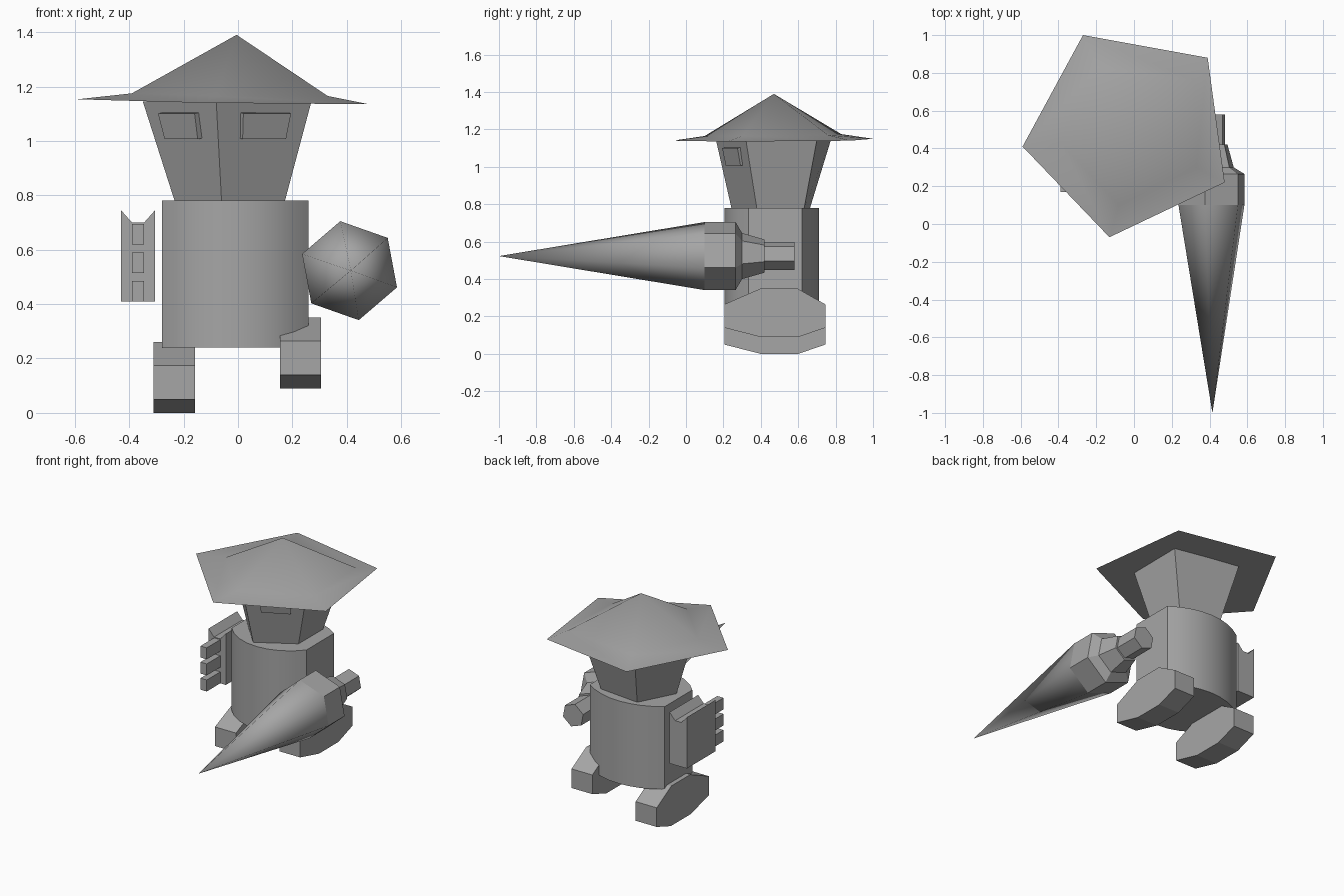
import bpy, bmesh, math
from mathutils import Vector

cube = bpy.data.objects.get("Cube")
if cube:
    bpy.data.objects.remove(cube, do_unlink=True)

# Single grey paint
grey = bpy.data.materials.new("plain grey")
grey.use_nodes = True
COLOUR = (0.38, 0.38, 0.38, 1)
grey.diffuse_color = COLOUR
grey.node_tree.nodes["Principled BSDF"].inputs["Base Color"].default_value = COLOUR


def loft(name, rings, smooth=None):
    """Skin a list of point rings; a ring of one point makes a tip."""
    bm = bmesh.new()
    vs = [[bm.verts.new(p) for p in ring] for ring in rings]
    for a, b in zip(vs, vs[1:]):
        n = max(len(a), len(b))
        for i in range(n):
            j = (i + 1) % n
            if len(a) == 1:
                bm.faces.new((a[0], b[j], b[i]))
            elif len(b) == 1:
                bm.faces.new((a[i], a[j], b[0]))
            else:
                bm.faces.new((a[i], a[j], b[j], b[i]))
    for end in (vs[0], vs[-1]):
        if len(end) > 2:
            bm.faces.new(end)
    bmesh.ops.recalc_face_normals(bm, faces=bm.faces)
    me = bpy.data.meshes.new(name)
    bm.to_mesh(me)
    bm.free()
    ob = bpy.data.objects.new(name, me)
    bpy.context.collection.objects.link(ob)
    me.materials.append(grey)
    if smooth:
        bpy.ops.object.select_all(action='DESELECT')
        ob.select_set(True)
        bpy.context.view_layer.objects.active = ob
        bpy.ops.object.shade_smooth_by_angle(angle=math.radians(smooth))
    return ob


def at_z(points, z):
    return [(x, y, z) for x, y in points]


def prism_x(name, profile, x0, x1):
    return loft(name, [[(x, y, z) for y, z in profile] for x in (x0, x1)])


def prism_y(name, profile, y0, y1):
    return loft(name, [[(x, y, z) for x, z in profile] for y in (y0, y1)])


# Torso: flat sides with bowed front and back
def bow(x0, x1, y, sag, n=8):
    r = (0.27 ** 2 + sag ** 2) / (2 * abs(sag))
    s = math.copysign(1, sag)
    half = math.asin(0.27 / r)
    pts = []
    for i in range(n + 1):
        a = -half + 2 * half * i / n
        if x1 < x0:
            a = -a
        pts.append((-0.01 + r * math.sin(a), y + s * (r * math.cos(a) - r * math.cos(half))))
    return pts


outline = bow(-0.28, 0.26, 0.335, -0.13) + bow(0.26, -0.28, 0.62, 0.09)
loft("torso", [at_z(outline, 0.24), at_z(outline, 0.78)], 30)

# Head: five-sided, widening upward
low = at_z([(-0.06, 0.245), (0.17, 0.38), (0.17, 0.63), (-0.11, 0.66), (-0.23, 0.43)], 0.77)
high = at_z([(-0.08, 0.16), (0.27, 0.32), (0.27, 0.70), (-0.17, 0.775), (-0.35, 0.44)], 1.145)
loft("head", [low, high])


# Eyes: raised plates on the two front faces of the head
def eye(name, side):
    l0, l1, h0, h1 = (Vector(p) for p in (low[0], low[side], high[0], high[side]))
    normal = (l1 - l0).cross(h0 - l0).normalized()
    if normal.y > 0:
        normal = -normal

    def on_face(u, t):
        return l0.lerp(l1, u).lerp(h0.lerp(h1, u), t)

    base = [on_face(u, t) for u, t in ((0.26, 0.64), (0.78, 0.64), (0.78, 0.89), (0.26, 0.89))]
    loft(name, [[p - normal * 0.01 for p in base], [p + normal * 0.02 for p in base]])


eye("left_eye", 1)
eye("right_eye", 4)

# Hat: shallow pentagonal brim under a cone
brim = [(-0.27, 1.0, 1.15), (0.39, 0.88, 1.14), (0.48, 0.22, 1.135),
        (-0.13, -0.07, 1.14), (-0.59, 0.41, 1.153)]
crown = [(-0.19, 0.83, 1.175), (0.32, 0.76, 1.17), (0.33, 0.30, 1.165),
         (-0.08, 0.10, 1.165), (-0.39, 0.43, 1.175)]
loft("hat", [brim, crown, [(-0.005, 0.47, 1.39)]], 60)

# Feet: chamfered blocks, one raised in a step
foot = [(0.205, 0.05), (0.40, 0), (0.60, 0), (0.745, 0.05),
        (0.745, 0.175), (0.595, 0.26), (0.40, 0.26), (0.205, 0.175)]
prism_x("right_foot", foot, -0.31, -0.158)
prism_x("left_foot", [(y, z + 0.09) for y, z in foot], 0.155, 0.305)


# Lance arm: hexagonal sections along y
def hexagon(y, r):
    return [(0.41 + r * math.cos(math.radians(40.6 + 60 * k)), y,
             0.523 + r * math.sin(math.radians(40.6 + 60 * k))) for k in range(6)]


loft("lance_cone", [[(0.415, -1.0, 0.523)], hexagon(0.10, 0.185)], 62)
loft("lance_base", [hexagon(0.10, 0.185), hexagon(0.265, 0.185), hexagon(0.30, 0.125),
                    hexagon(0.42, 0.09)])
loft("lance_arm", [hexagon(0.40, 0.077), hexagon(0.58, 0.077)])

# Comb hand: block with a grooved top and three forward teeth
block = [(-0.43, 0.41), (-0.305, 0.41), (-0.305, 0.745), (-0.345, 0.70),
         (-0.39, 0.70), (-0.43, 0.745)]
prism_y("hand_block", block, 0.31, 0.605)
for i in range(3):
    z = 0.41 + 0.105 * i
    tooth = [(-0.39, z), (-0.345, z), (-0.345, z + 0.075), (-0.39, z + 0.075)]
    prism_y("hand_tooth_%d" % (i + 1), tooth, 0.17, 0.33)
